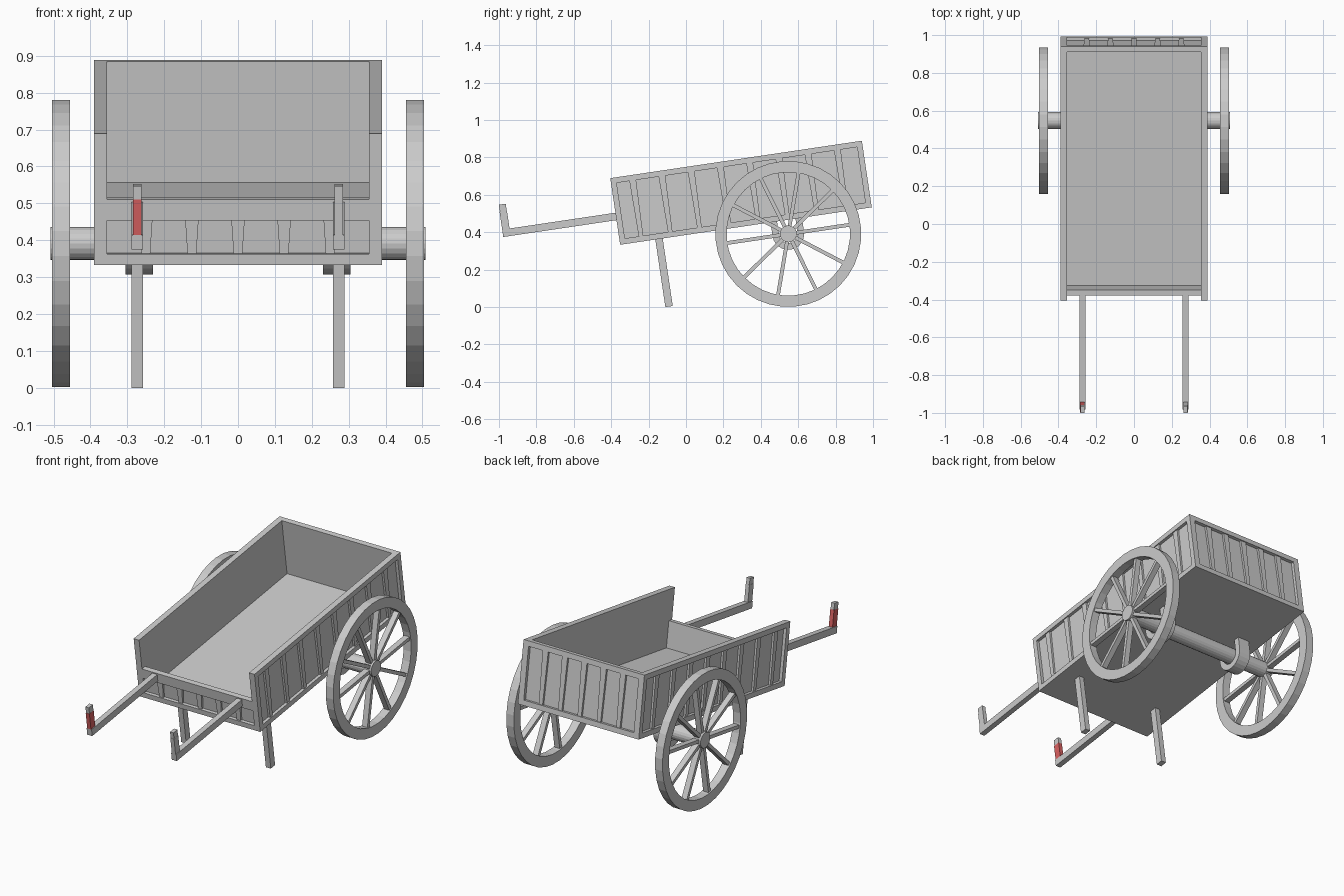
import bpy, bmesh
from math import radians, pi, cos, sin
from mathutils import Matrix, Vector

if "Cube" in bpy.data.objects:
    bpy.data.objects.remove(bpy.data.objects["Cube"])

# The cart body is modelled level, then tipped about its lower front edge
TILT = Matrix.Translation((0, -0.352, 0.333)) @ Matrix.Rotation(radians(8.46), 4, 'X')
AXLE = Vector((0, 0.547, 0.391))
WHEEL_R = 0.39


def finish(name, bm, matrix=Matrix(), color=None):
    bmesh.ops.recalc_face_normals(bm, faces=bm.faces[:])
    mesh = bpy.data.meshes.new(name)
    bm.to_mesh(mesh)
    bm.free()
    ob = bpy.data.objects.new(name, mesh)
    bpy.context.collection.objects.link(ob)
    ob.matrix_world = matrix
    if color:
        mat = bpy.data.materials.new(name)
        mat.diffuse_color = color
        mat.use_nodes = True
        mat.node_tree.nodes["Principled BSDF"].inputs["Base Color"].default_value = mat.diffuse_color
        mesh.materials.append(mat)
    return ob


def add_box(bm, lo, hi, matrix=Matrix()):
    lo, hi = Vector(lo), Vector(hi)
    m = matrix @ Matrix.Translation((lo + hi) / 2) @ Matrix.Diagonal((*(hi - lo), 1))
    bmesh.ops.create_cube(bm, size=1, matrix=m)


def box(name, lo, hi, color=None):
    bm = bmesh.new()
    add_box(bm, lo, hi)
    return finish(name, bm, TILT, color)


def extrude_profile(bm, points, depth):
    """Closed profile in (y, z), extruded along x and centred."""
    face = bm.faces.new([bm.verts.new((-depth / 2, y, z)) for y, z in points])
    new = bmesh.ops.extrude_face_region(bm, geom=[face])['geom']
    bmesh.ops.translate(bm, vec=(depth, 0, 0),
                        verts=[v for v in new if isinstance(v, bmesh.types.BMVert)])


def wall(name, length, height, top_rail, end, battens, first, step, thick, matrix):
    """Framed wall: x along it, z up, outer face at y = 0."""
    bm = bmesh.new()
    d = 0.018
    add_box(bm, (0, d, 0), (length, thick, height))
    add_box(bm, (0, 0, 0), (length, d, 0.03))
    add_box(bm, (0, 0, height - top_rail), (length, d, height))
    if end:
        add_box(bm, (0, 0, 0.03), (end, d, height - top_rail))
        add_box(bm, (length - end, 0, 0.03), (length, d, height - top_rail))
    # Tapered battens
    for i in range(battens):
        x, z0, z1 = first + i * step, 0.03, height - top_rail
        quad = [(x - .012, z0), (x + .012, z0), (x + .018, z1), (x - .018, z1)]
        f = bm.faces.new([bm.verts.new((a, 0.006, b)) for a, b in quad])
        new = bmesh.ops.extrude_face_region(bm, geom=[f])['geom']
        bmesh.ops.translate(bm, vec=(0, d - 0.006, 0),
                            verts=[v for v in new if isinstance(v, bmesh.types.BMVert)])
    return finish(name, bm, TILT @ matrix)


# Cart body
L, H, W = 1.36, 0.36, 0.39
box("floor", (-0.356, 0.02, 0), (0.356, L - 0.02, 0.028))
wall("right_wall", L, H, 0.03, 0.03, 8, 0.117, 0.158, 0.035,
     Matrix.Translation((W, 0, 0)) @ Matrix.Rotation(pi / 2, 4, 'Z'))
wall("left_wall", L, H, 0.03, 0.03, 8, L - 0.117 - 7 * 0.158, 0.158, 0.035,
     Matrix.Translation((-W, L, 0)) @ Matrix.Rotation(-pi / 2, 4, 'Z'))
wall("back_wall", 2 * W, H, 0.03, 0.035, 5, W - 0.25, 0.125, 0.03,
     Matrix.Translation((W, L, 0)) @ Matrix.Rotation(pi, 4, 'Z'))
wall("front_board", 0.71, 0.18, 0.058, 0, 5, 0.355 - 0.25, 0.125, 0.03,
     Matrix.Translation((-0.355, 0, 0)))

for side, s in (("left", -1), ("right", 1)):
    c = s * 0.273
    # Legs and handles
    box(side + "_leg", (c - .016, .19, -.365), (c + .016, .23, 0.01))
    box(side + "_handle_bar", (c - .016, -.612, .133), (c + .016, 0.01, .173))
    red = (0.7, 0.12, 0.12, 1) if s < 0 else None
    box(side + "_grip", (c - .012, -.612, .173), (c + .012, -.572, .27), red)
    box(side + "_grip_tip", (c - .011, -.61, .27), (c + .011, -.573, .307))

    # U-shaped bracket holding the axle under the floor
    n = 12
    outer = [(0.085 * cos(pi + pi * i / n), 0.085 * sin(pi + pi * i / n)) for i in range(n + 1)]
    inner = [(0.05 * cos(-pi * i / n), 0.05 * sin(-pi * i / n)) for i in range(n + 1)]
    prof = [(-0.085, 0.08)] + outer + [(0.085, 0.08), (0.05, 0.08)] + inner + [(-0.05, 0.08)]
    bm = bmesh.new()
    extrude_profile(bm, prof, 0.075)
    finish(side + "_axle_bracket", bm, Matrix.Translation(AXLE + Vector((s * 0.268, 0, 0)))
           @ Matrix.Rotation(radians(8.46), 4, 'X'))

    # Wheel rim
    place = Matrix.Translation(AXLE + Vector((s * 0.48, 0, 0)))
    bm = bmesh.new()
    n, rings = 36, []
    for i in range(n):
        a = 2 * pi * (i + .5) / n
        rings.append([bm.verts.new((x, r * cos(a), r * sin(a)))
                      for x, r in ((-.024, WHEEL_R), (.024, WHEEL_R), (.024, .33), (-.024, .33))])
    for i in range(n):
        p, q = rings[i], rings[(i + 1) % n]
        for k in range(4):
            bm.faces.new((p[k], p[(k + 1) % 4], q[(k + 1) % 4], q[k]))
    finish(side + "_wheel_rim", bm, place)

    # Spokes
    bm = bmesh.new()
    for i in range(10):
        add_box(bm, (-.017, .03, -.01), (.017, .335, .01),
                Matrix.Rotation(radians(8.46 + 36 * i), 4, 'X'))
    finish(side + "_spokes", bm, place)

# Axle
bm = bmesh.new()
bmesh.ops.create_cone(bm, cap_ends=True, segments=20, radius1=0.045, radius2=0.045, depth=1.016,
                      matrix=Matrix.Rotation(pi / 2, 4, 'Y'))
finish("axle", bm, Matrix.Translation(AXLE))
